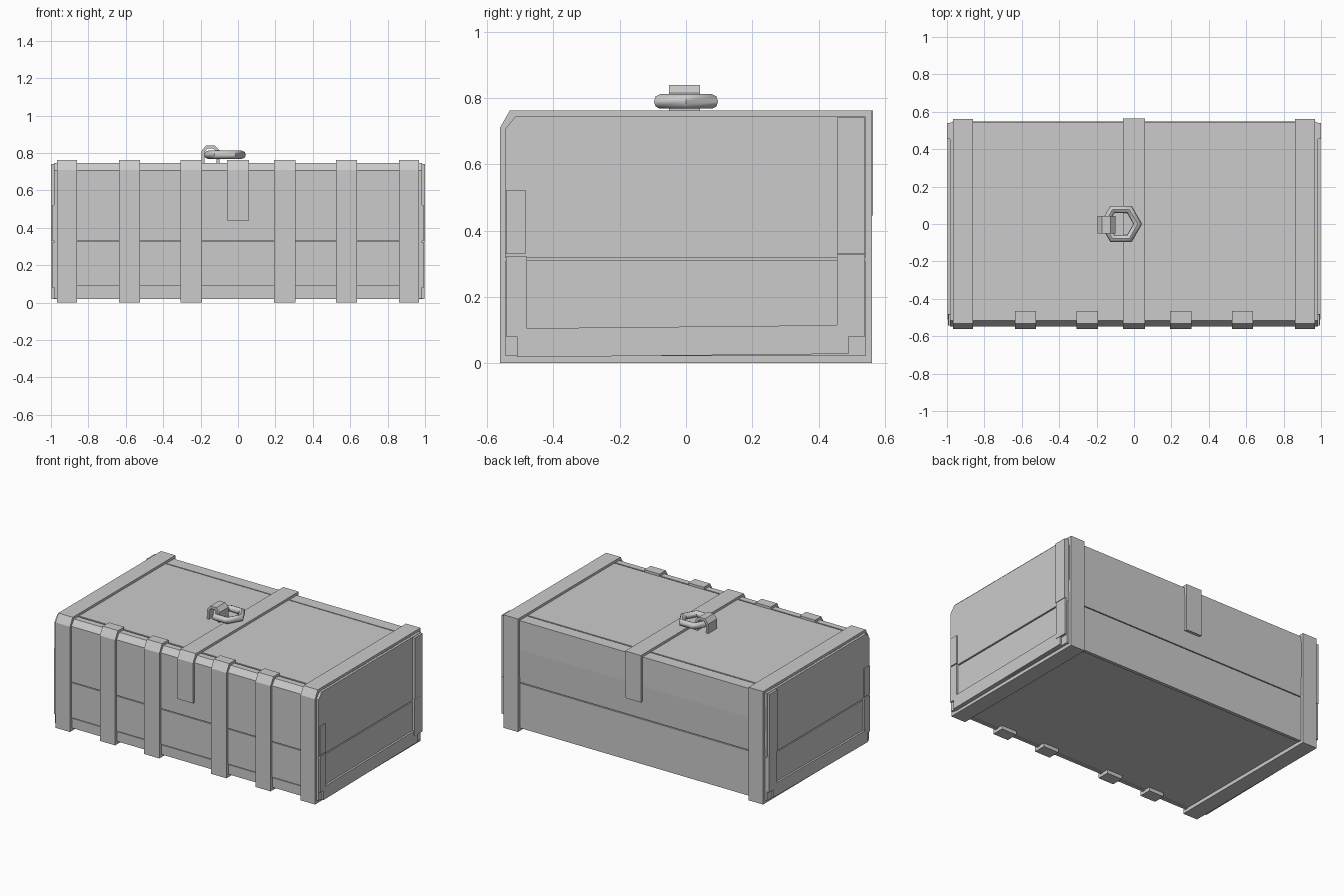
import bpy, bmesh, math

if "Cube" in bpy.data.objects:
    bpy.data.objects.remove(bpy.data.objects["Cube"])

def finish(name, bm):
    bmesh.ops.recalc_face_normals(bm, faces=bm.faces)
    me = bpy.data.meshes.new(name)
    bm.to_mesh(me)
    bm.free()
    ob = bpy.data.objects.new(name, me)
    bpy.context.collection.objects.link(ob)
    return ob

def extrude_x(name, prof, x0, x1):
    """Solid from a (y, z) outline extruded along x."""
    bm = bmesh.new()
    f = bm.faces.new([bm.verts.new((x0, y, z)) for y, z in prof])
    r = bmesh.ops.extrude_face_region(bm, geom=[f])
    for v in r["geom"]:
        if isinstance(v, bmesh.types.BMVert):
            v.co.x = x1
    return finish(name, bm)

def box(name, x0, x1, y0, y1, z0, z1):
    return extrude_x(name, [(y0, z0), (y1, z0), (y1, z1), (y0, z1)], x0, x1)

def band(name, outer, inner, x0, x1, closed=False, swap=False):
    """Bent strip between two matching paths; swap bends it in xz instead of yz."""
    bm = bmesh.new()
    rows = []
    for (a, b), (c, d) in zip(outer, inner):
        q = [(x0, a, b), (x1, a, b), (x1, c, d), (x0, c, d)]
        rows.append([bm.verts.new((p[1], p[0], p[2]) if swap else p) for p in q])
    n = len(rows)
    for i in range(n if closed else n - 1):
        r, s = rows[i], rows[(i + 1) % n]
        for k in range(4):
            bm.faces.new((r[k], r[(k + 1) % 4], s[(k + 1) % 4], s[k]))
    if not closed:
        bm.faces.new(rows[0])
        bm.faces.new(rows[-1])
    return finish(name, bm)

# Core, slightly inset so the board seams read as grooves
extrude_x("core", [(-.535, .025), (.532, .025), (.532, .738), (-.512, .738), (-.535, .70)], -.965, .965)

# Front and back boards
box("front_lower_board", -.97, .97, -.545, -.52, .09, .326)
box("front_base_board", -.97, .97, -.542, -.52, .02, .085)
extrude_x("front_upper_board", [(-.547, .332), (-.547, .707), (-.517, .745), (-.477, .745),
                                (-.477, .72), (-.52, .70), (-.52, .332)], -.97, .97)
box("back_lower_board", -.97, .97, .52, .542, .02, .322)
extrude_x("back_upper_board", [(.542, .328), (.548, .55), (.545, .745), (.465, .745),
                               (.465, .72), (.52, .72), (.52, .328)], -.97, .97)

# Lid top
box("lid_top_board", -.97, .97, -.467, .457, .72, .746)

# Full loops around both ends
loop_out = [(-.562, 0), (-.562, .71), (-.532, .762), (.562, .762), (.562, 0)]
loop_in = [(-.538, .024), (-.538, .70), (-.514, .74), (.536, .74), (.536, .024)]
# Short front straps, bent over the top and under the base
strap_out = [(-.465, .762), (-.532, .762), (-.562, .71), (-.562, 0), (-.48, 0)]
strap_in = [(-.465, .74), (-.514, .74), (-.538, .70), (-.538, .024), (-.48, .024)]

for s, side in ((1, "right"), (-1, "left")):
    band(side + "_end_loop", loop_out, loop_in, s * .86, s * .968, closed=True)
    for i, x in enumerate((.25, .58)):
        band(f"{side}_front_strap_{i + 1}", strap_out, strap_in, s * x - .057, s * x + .057)

    # End wall in two boards
    box(side + "_end_lower_board", s * .95, s * .983, -.545, .542, .022, .31)
    extrude_x(side + "_end_upper_board", [(-.547, .318), (.542, .318), (.542, .745), (-.515, .745),
                                          (-.547, .705)], s * .95, s * .985)
    # Corner posts and base rail on the end wall
    box(side + "_back_post_upper", s * .96, s, .455, .54, .33, .742)
    box(side + "_back_post_lower", s * .96, s * .998, .455, .54, .08, .328)
    box(side + "_front_post_upper", s * .96, s * .992, -.543, -.485, .33, .522)
    box(side + "_front_post_lower", s * .96, s * .994, -.543, -.48, .08, .322)
    extrude_x(side + "_base_rail", [(-.51, .018), (.49, .028), (.49, .115), (-.51, .105)], s * .96, s * .996)

# Centre strap over the lid
band("centre_strap",
     [(-.562, .438), (-.562, .71), (-.532, .762), (.564, .762), (.564, .445)],
     [(-.538, .438), (-.538, .70), (-.514, .74), (.536, .74), (.536, .445)], -.058, .058)

# Hexagonal lift ring
bpy.ops.mesh.primitive_torus_add(major_segments=6, minor_segments=8, major_radius=.09,
                                 minor_radius=.022, location=(-.07, 0, .79))
bpy.context.object.name = "lift_ring"
bpy.ops.object.shade_smooth_by_angle(angle=math.radians(50))

# Arched bracket holding the ring
band("ring_bracket",
     [(-.195, .742), (-.195, .81), (-.17, .84), (-.125, .84), (-.1, .815), (-.1, .742)],
     [(-.18, .742), (-.18, .805), (-.163, .823), (-.132, .823), (-.115, .807), (-.115, .742)],
     -.052, .042, swap=True)
